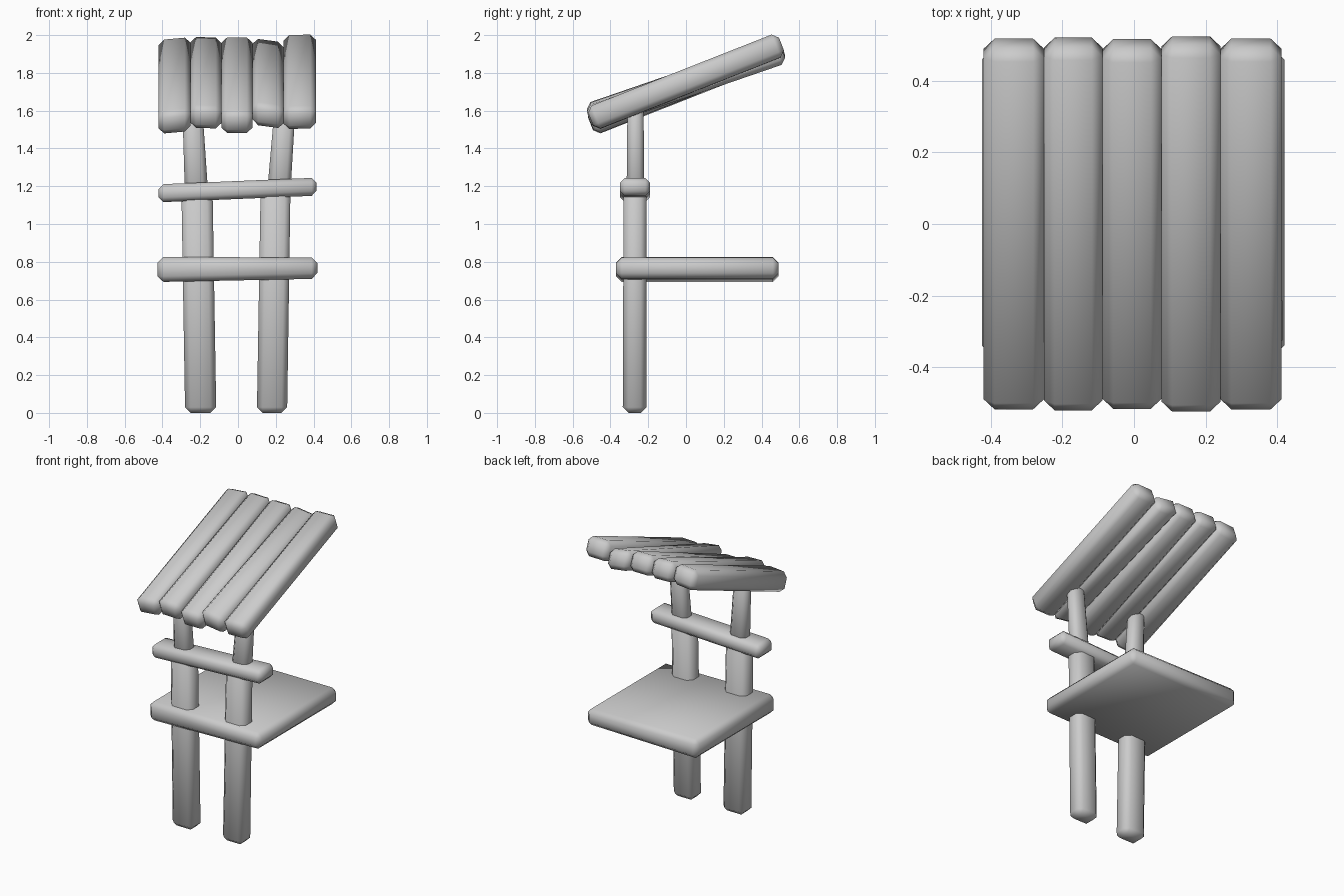
import bpy, bmesh
from math import sin, cos, radians

if "Cube" in bpy.data.objects:
    bpy.data.objects.remove(bpy.data.objects["Cube"])


def block(name, low, high, bevel=0.03):
    """Chamfered block from two matching four-corner end loops."""
    bm = bmesh.new()
    a = [bm.verts.new(p) for p in low]
    b = [bm.verts.new(p) for p in high]
    bm.faces.new(a[::-1])
    bm.faces.new(b)
    for i in range(4):
        j = (i + 1) % 4
        bm.faces.new((a[i], a[j], b[j], b[i]))
    bmesh.ops.recalc_face_normals(bm, faces=bm.faces[:])
    me = bpy.data.meshes.new(name)
    bm.to_mesh(me)
    bm.free()
    me.shade_smooth()
    ob = bpy.data.objects.new(name, me)
    bpy.context.collection.objects.link(ob)
    m = ob.modifiers.new("chamfer", 'BEVEL')
    m.width = bevel
    m.segments = 1
    m.limit_method = 'NONE'
    return ob


def rect_z(x0, x1, y0, y1, z):
    return [(x0, y0, z), (x1, y0, z), (x1, y1, z), (x0, y1, z)]


def rect_x(x, y0, y1, z0, z1):
    return [(x, y0, z0), (x, y1, z0), (x, y1, z1), (x, y0, z1)]


# Leaning posts: thick lower part, thinner upper part
posts = {
    "left": ((-0.28, -0.115), (-0.30, -0.135), (-0.28, -0.155), (-0.295, -0.19)),
    "right": ((0.10, 0.26), (0.12, 0.278), (0.15, 0.275), (0.195, 0.305)),
}
for side, (b0, b1, u0, u1) in posts.items():
    block(side + "_lower_post", rect_z(*b0, -0.335, -0.21, 0.0),
          rect_z(*b1, -0.33, -0.21, 1.2))
    block(side + "_upper_post", rect_z(*u0, -0.315, -0.22, 1.12),
          rect_z(*u1, -0.31, -0.225, 1.63), 0.025)

# Slanted crossbar and platform
block("crossbar", rect_x(-0.42, -0.35, -0.19, 1.115, 1.21),
      rect_x(0.415, -0.35, -0.19, 1.15, 1.245), 0.025)
block("platform", rect_x(-0.425, -0.37, 0.49, 0.693, 0.825),
      rect_x(0.42, -0.37, 0.49, 0.71, 0.823), 0.03)

# Sloping roof slats: x range, centre height, pitch, sideways height shift
slats = [
    (-0.42, -0.252, 1.733, 21.5, 0.015),
    (-0.252, -0.088, 1.748, 20.5, -0.004),
    (-0.088, 0.077, 1.735, 22.0, 0.0),
    (0.077, 0.242, 1.744, 19.0, -0.022),
    (0.242, 0.412, 1.753, 21.5, 0.004),
]
for n, (x0, x1, z, pitch, shift) in enumerate(slats, 1):
    c, s = cos(radians(pitch)), sin(radians(pitch))
    ends = []
    for x, dz in ((x0, -shift / 2), (x1, shift / 2)):
        ends.append([(x, u * c - v * s, z + dz + u * s + v * c)
                     for u, v in ((-0.543, -0.065), (0.543, -0.065),
                                  (0.543, 0.065), (-0.543, 0.065))])
    block(f"roof_slat_{n}", *ends)
